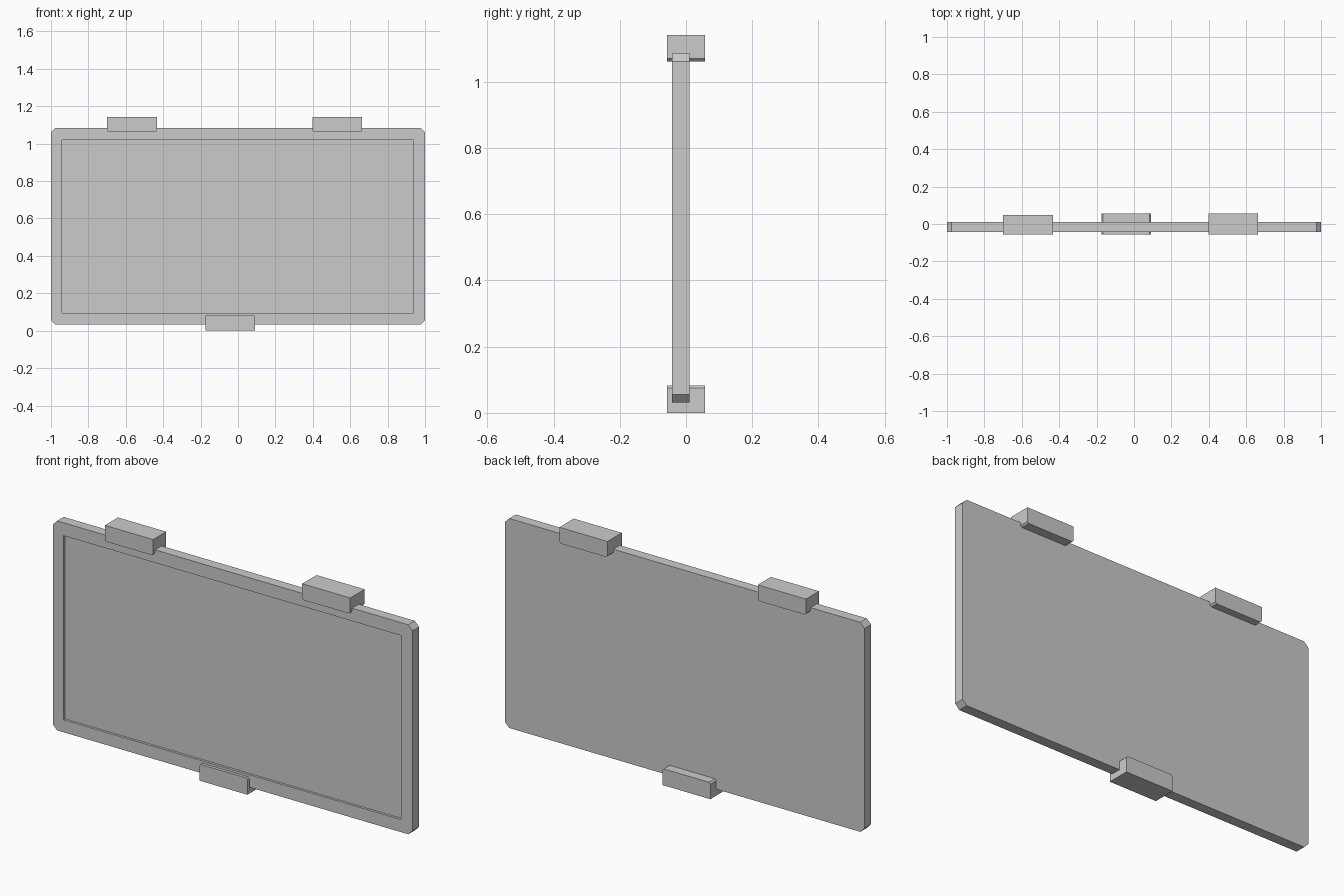
import bpy, bmesh

if "Cube" in bpy.data.objects:
    bpy.data.objects.remove(bpy.data.objects["Cube"])


def finish(bm, name):
    bmesh.ops.recalc_face_normals(bm, faces=bm.faces)
    mesh = bpy.data.meshes.new(name)
    bm.to_mesh(mesh)
    bm.free()
    obj = bpy.data.objects.new(name, mesh)
    bpy.context.collection.objects.link(obj)
    return obj


# Panel: chamfered slab with a shallow rectangular recess in the front
def panel(x0, x1, z0, z1, front, back, c, hole, depth):
    bm = bmesh.new()
    outline = [(x0 + c, z0), (x1 - c, z0), (x1, z0 + c), (x1, z1 - c),
               (x1 - c, z1), (x0 + c, z1), (x0, z1 - c), (x0, z0 + c)]
    hx0, hx1, hz0, hz1 = hole
    rect = [(hx0, hz0), (hx1, hz0), (hx1, hz1), (hx0, hz1)]

    def ring(points, y):
        return [bm.verts.new((x, y, z)) for x, z in points]

    def walls(a, b):
        for i in range(len(a)):
            j = (i + 1) % len(a)
            bm.faces.new((a[i], a[j], b[j], b[i]))

    f, b = ring(outline, front), ring(outline, back)
    rim, floor = ring(rect, front), ring(rect, front + depth)
    walls(f, b)
    walls(rim, floor)
    bm.faces.new(b)
    bm.faces.new(floor)
    for i in range(4):
        j = (i + 1) % 4
        bm.faces.new((f[2 * i], f[2 * i + 1], rim[j], rim[i]))
        bm.faces.new((f[2 * i + 1], f[(2 * i + 2) % 8], rim[j]))
    return finish(bm, "display_panel")


# Clip: block whose ends are chamfered on the side gripping the panel
def clip(name, x0, x1, y0, y1, outer, inner):
    c = 0.008
    step = c if inner > outer else -c
    profile = [(x0, outer), (x1, outer), (x1, inner - step), (x1 - c, inner),
               (x0 + c, inner), (x0, inner - step)]
    bm = bmesh.new()
    face = bm.faces.new([bm.verts.new((x, y0, z)) for x, z in profile])
    ext = bmesh.ops.extrude_face_region(bm, geom=[face], use_keep_orig=True)
    verts = [v for v in ext["geom"] if isinstance(v, bmesh.types.BMVert)]
    bmesh.ops.translate(bm, verts=verts, vec=(0, y1 - y0, 0))
    return finish(bm, name)


panel(-1, 1, 0.032, 1.085, -0.042, 0.01, 0.024, (-0.94, 0.937, 0.095, 1.02), 0.012)
clip("top_clip_left", -0.70, -0.432, -0.057, 0.047, 1.142, 1.062)
clip("top_clip_right", 0.397, 0.664, -0.057, 0.057, 1.142, 1.062)
clip("bottom_clip", -0.175, 0.092, -0.057, 0.057, 0.0, 0.083)
